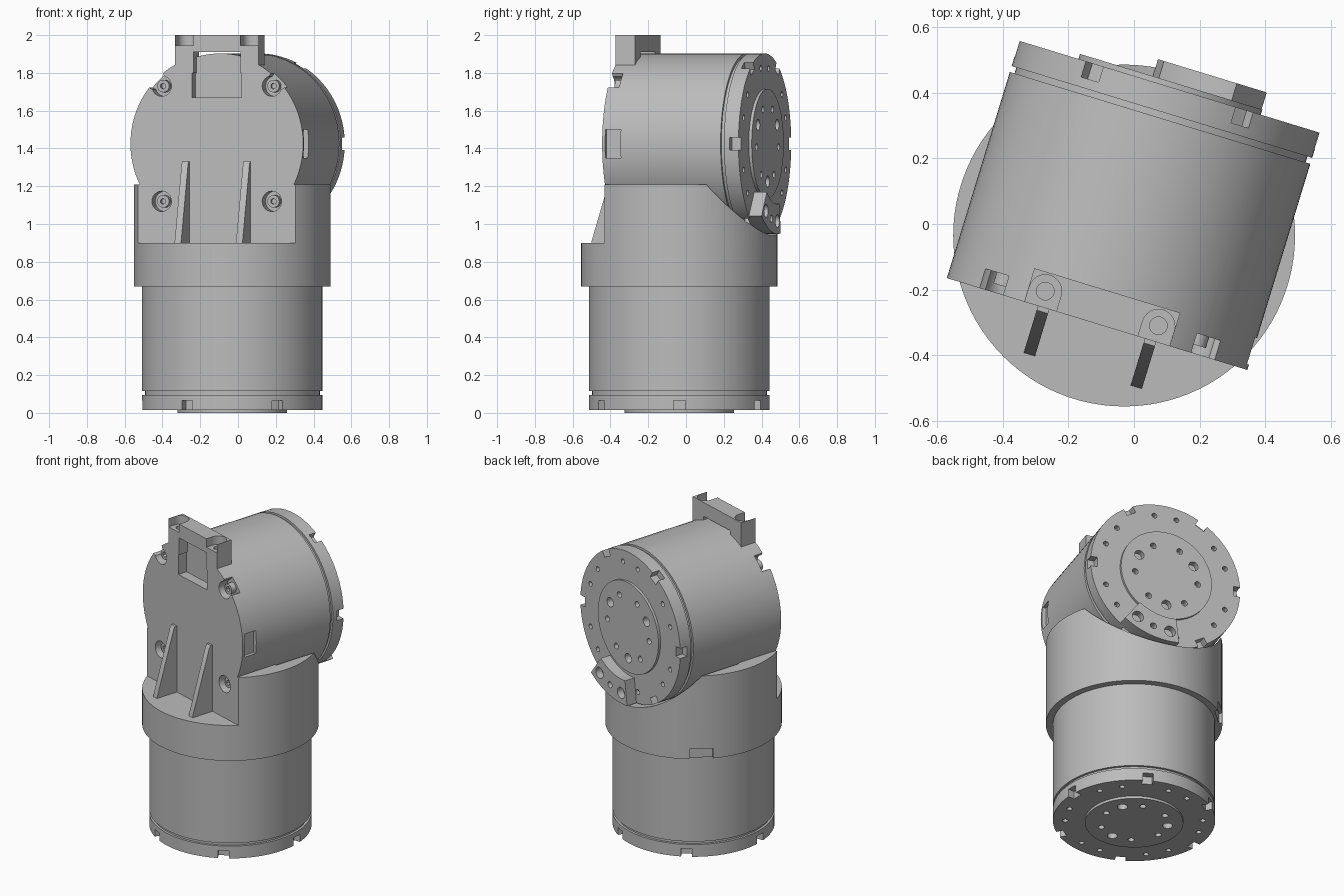
import bpy, bmesh
from math import radians, cos, sin
from mathutils import Matrix, Vector

cube = bpy.data.objects.get("Cube")
if cube:
    bpy.data.objects.remove(cube)

grey = bpy.data.materials.new("machined grey")
grey.use_nodes = True
grey.diffuse_color = (0.5, 0.5, 0.5, 1)
grey.node_tree.nodes["Principled BSDF"].inputs["Base Color"].default_value = (0.5, 0.5, 0.5, 1)

T = Matrix.Translation


def rot(deg, axis):
    return Matrix.Rotation(radians(deg), 4, axis)


# Frames: vertical joint, angled upper housing, and horizontal joint (z runs inward)
BASE = T((-0.03, -0.035, 0))
UPPER = BASE @ rot(-17, 'Z')
HORIZ = UPPER @ T((0, 0.489, 1.425)) @ rot(90, 'X')
FRONT = UPPER @ rot(90, 'X')                       # x across, y up, z forward
SIDE = UPPER @ Matrix(((0, 0, 1, 0), (1, 0, 0, 0), (0, 1, 0, 0), (0, 0, 0, 1)))
R, FACE = 0.478, -0.2815


def cyl(bm, m, r, z0, z1, x=0, y=0, seg=24):
    bmesh.ops.create_cone(bm, cap_ends=True, segments=seg, radius1=r, radius2=r, depth=z1 - z0,
                          matrix=m @ T((x, y, (z0 + z1) / 2)))


def box(bm, m, lo, hi):
    lo, hi = Vector(lo), Vector(hi)
    bmesh.ops.create_cube(bm, size=1, matrix=m @ T((lo + hi) / 2) @ Matrix.Diagonal((*(hi - lo), 1)))


def prism(bm, m, pts, z0, z1):
    face = bm.faces.new([bm.verts.new(m @ Vector((x, y, z0))) for x, y in pts])
    ext = bmesh.ops.extrude_face_region(bm, geom=[face])["geom"]
    move = m.to_3x3() @ Vector((0, 0, z1 - z0))
    bmesh.ops.translate(bm, vec=move, verts=[g for g in ext if isinstance(g, bmesh.types.BMVert)])


def lathe(bm, m, profile):
    vs = [bm.verts.new((r, 0, z)) for r, z in profile]
    es = [bm.edges.new(p) for p in zip(vs, vs[1:])]
    bmesh.ops.spin(bm, geom=vs + es, axis=(0, 0, 1), cent=(0, 0, 0), angle=radians(360), steps=96)
    bmesh.ops.remove_doubles(bm, verts=bm.verts, dist=1e-5)
    bmesh.ops.transform(bm, matrix=m, verts=bm.verts)


def make(name, bm):
    bmesh.ops.recalc_face_normals(bm, faces=bm.faces)
    mesh = bpy.data.meshes.new(name)
    bm.to_mesh(mesh)
    bm.free()
    mesh.materials.append(grey)
    ob = bpy.data.objects.new(name, mesh)
    bpy.context.scene.collection.objects.link(ob)
    return ob


def cut(ob, bm):
    tool = make("cutter", bm)
    tool.hide_render = True
    mod = ob.modifiers.new("cut", 'BOOLEAN')
    mod.operation, mod.object, mod.solver, mod.use_self = 'DIFFERENCE', tool, 'EXACT', True
    graph = bpy.context.evaluated_depsgraph_get()
    graph.update()
    mesh = bpy.data.meshes.new_from_object(ob.evaluated_get(graph))
    ob.modifiers.clear()
    ob.data = mesh
    bpy.data.objects.remove(tool)


def polar(r, deg):
    return r * cos(radians(deg)), r * sin(radians(deg))


def joint(name, m, length):
    """Round joint housing: hub, flange with notches and bolt holes, groove, body."""
    bm = bmesh.new()
    lathe(bm, m, [(0, 0), (0.29, 0), (0.29, 0.016), (R, 0.016), (R, 0.096), (0.463, 0.096),
                  (0.463, 0.115), (R, 0.115), (R, length), (0, length)])
    ob = make(name, bm)
    holes = bmesh.new()
    for k in range(6):
        box(holes, m @ rot(60 * k, 'Z'), (0.435, -0.032, -0.1), (0.6, 0.032, 0.066))
        for off in (20, 40):
            cyl(holes, m, 0.016, -0.05, 0.05, *polar(0.405, 60 * k + off), seg=16)
    for k in range(3):
        cyl(holes, m, 0.03, -0.05, 0.04, *polar(0.2, 30 + 120 * k))
        for off in (-35, 35):
            cyl(holes, m, 0.019, -0.05, 0.04, *polar(0.2, 30 + 120 * k + off), seg=16)
    cut(ob, holes)
    return ob


lower = joint("lower_joint", BASE, 0.7)
upper = joint("upper_joint", HORIZ, 0.489 - FACE)

# Collar linking the two joints
bm = bmesh.new()
cyl(bm, BASE, 0.52, 0.67, 1.21, seg=96)
collar = make("collar", bm)
bm = bmesh.new()
cyl(bm, HORIZ, 0.487, -0.2, 0.489, seg=96)
cut(collar, bm)
bm = bmesh.new()
box(bm, UPPER, (-1, -1, 0.9), (1, FACE, 2))
box(bm, BASE @ rot(130, 'Z'), (0.495, -0.07, 0.6), (0.6, 0.07, 0.735))
cut(collar, bm)

# Screw pockets at the four corners of the front face
SCREWS = [(sx * 0.305, 1.425 + sz * 0.305) for sx in (-1, 1) for sz in (-1, 1)]
for ob in (upper, collar):
    bm = bmesh.new()
    for x, z in SCREWS:
        cyl(bm, FRONT, 0.054, 0.22, 0.4, x, z)
        if z > 1.425:
            cyl(bm, FRONT, 0.054, 0.22, 0.4, x * 1.12, z + 0.035)
    cut(ob, bm)

# Window recess in the front and slot in the side
bm = bmesh.new()
box(bm, UPPER, (-0.137, -0.4, 1.67), (0.137, -0.22, 1.95))
box(bm, UPPER, (0.45, -0.265, 1.35), (0.6, -0.18, 1.5))
cut(upper, bm)

# Socket head screws
bm = bmesh.new()
for x, z in SCREWS:
    cyl(bm, FRONT, 0.033, 0.2, 0.255, x, z)
screws = make("front_screws", bm)
bm = bmesh.new()
for x, z in SCREWS:
    cyl(bm, FRONT, 0.016, 0.235, 0.3, x, z, seg=6)
cut(screws, bm)

# Tapered stiffening fins on the front ledge
bm = bmesh.new()
for x in (-0.17, 0.17):
    prism(bm, SIDE, [(-0.26, 0.89), (-0.43, 0.89), (-0.43, 0.905), (-0.305, 1.315),
                     (-0.295, 1.33), (-0.26, 1.33)], x - 0.018, x + 0.018)
fins = make("front_fins", bm)

# Bridge bracket on top with a scooped screw boss at each end
half = [(0.13, 1.91), (0.13, 1.8), (0.232, 1.8), (0.232, 2.0)]
bm = bmesh.new()
prism(bm, FRONT, half + [(-x, z) for x, z in reversed(half)], 0.175, -FACE)
bracket = make("top_bracket", bm)
bm = bmesh.new()
for x in (-0.18, 0.18):
    boss = UPPER @ T((x, -0.232, 0))
    cyl(bm, boss, 0.05, 1.945, 2.1)
    box(bm, boss, (-0.05, -0.2, 1.945), (0.05, 0, 2.1))
    cyl(bm, boss, 0.027, 1.9, 2.05)
cut(bracket, bm)

# Curved stop block on the rear flange
bm = bmesh.new()
arc = [-97 + 44 * i / 10 for i in range(11)]
prism(bm, HORIZ, [polar(R, a) for a in arc] + [polar(0.32, a) for a in reversed(arc)], -0.054, 0.03)
stop = make("stop_block", bm)
bm = bmesh.new()
for a, r in ((-90, 0.035), (-75, 0.02), (-60, 0.035)):
    cyl(bm, HORIZ, r, -0.1, -0.01, *polar(0.41, a))
cut(stop, bm)

# Smooth the round surfaces and keep machined edges sharp
for ob in (lower, upper, collar, screws, fins, bracket, stop):
    bpy.ops.object.select_all(action='DESELECT')
    ob.select_set(True)
    bpy.context.view_layer.objects.active = ob
    bpy.ops.object.shade_smooth_by_angle(angle=radians(30))
